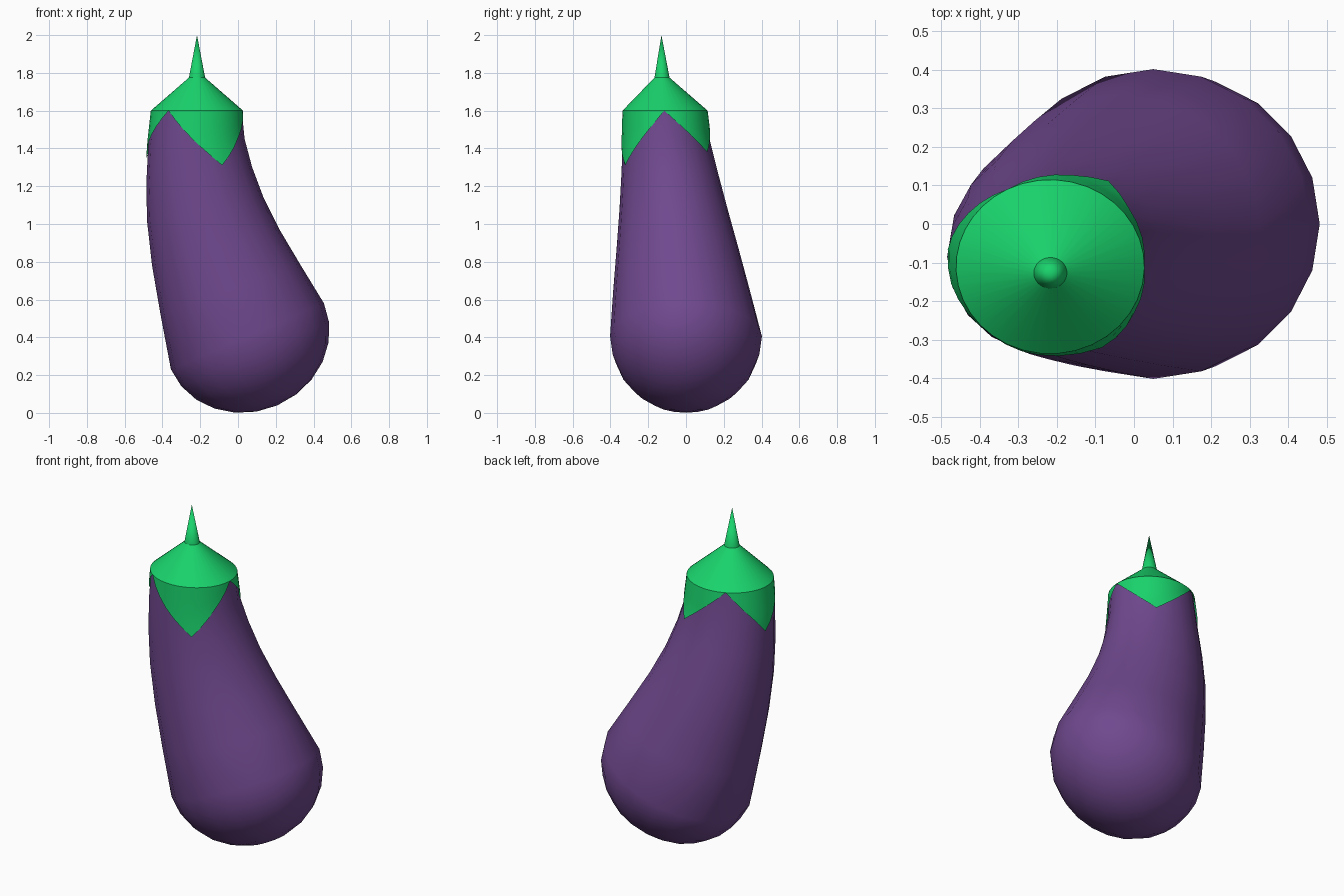
import bpy, bmesh, math
from mathutils import Vector

if "Cube" in bpy.data.objects:
    bpy.data.objects.remove(bpy.data.objects["Cube"])

# Side profile rings: left (x, z), right (x, z), front y, back y
RINGS = [
    (-.355, .23, .455, .58, -.402, .402),
    (-.41, .52, .33, .785, -.385, .337),
    (-.455, .78, .22, .97, -.367, .277),
    (-.482, 1.02, .135, 1.14, -.352, .22),
    (-.485, 1.22, .075, 1.30, -.342, .172),
    (-.475, 1.42, .035, 1.45, -.335, .128),
    (-.455, 1.60, .02, 1.60, -.33, .108),
]
SEG = 20


def skin(t, ang, grow=0.0):
    """Point on the body side: t = 0 at the bulge, 1 at the shoulder."""
    s = t * (len(RINGS) - 1)
    i = min(int(s), len(RINGS) - 2)
    f = s - i
    lx, lz, rx, rz, y0, y1 = [a + (b - a) * f for a, b in zip(RINGS[i], RINGS[i + 1])]
    half = Vector((rx - lx, 0, rz - lz)) / 2
    half += half.normalized() * grow
    side = Vector((0, (y1 - y0) / 2 + grow, 0))
    centre = Vector(((lx + rx) / 2, (y0 + y1) / 2, (lz + rz) / 2))
    return centre + half * math.cos(ang) + side * math.sin(ang)


def loft(name, rows, color, angle, start=None, end=None):
    """Skin rows of points; each end gets a tip point or stays open / flat."""
    bm = bmesh.new()
    vr = [[bm.verts.new(p) for p in r] for r in rows]
    n = len(vr[0])
    for a, b in zip(vr, vr[1:]):
        for j in range(n):
            k = (j + 1) % n
            bm.faces.new((a[j], a[k], b[k], b[j]))
    for tip, ring in ((start, vr[0]), (end, vr[-1])):
        if tip == "flat":
            bm.faces.new(ring)
        elif tip is not None:
            v = bm.verts.new(tip)
            for j in range(n):
                bm.faces.new((ring[j], ring[(j + 1) % n], v))
    bmesh.ops.remove_doubles(bm, verts=bm.verts, dist=1e-5)
    bmesh.ops.recalc_face_normals(bm, faces=bm.faces)
    me = bpy.data.meshes.new(name)
    bm.to_mesh(me)
    bm.free()
    ob = bpy.data.objects.new(name, me)
    bpy.context.collection.objects.link(ob)
    mat = bpy.data.materials.new(name + "_color")
    mat.diffuse_color = color
    mat.use_nodes = True
    mat.node_tree.nodes["Principled BSDF"].inputs["Base Color"].default_value = mat.diffuse_color
    me.materials.append(mat)
    bpy.ops.object.select_all(action='DESELECT')
    ob.select_set(True)
    bpy.context.view_layer.objects.active = ob
    bpy.ops.object.shade_smooth_by_angle(angle=math.radians(angle))
    return ob


# Body: tilted rounded bottom, then the curved neck
angles = [2 * math.pi * j / SEG for j in range(SEG)]
mid = Vector((.05, 0, .405))
down = Vector((.397, 0, -.918)) * .398
rows = []
for k in range(5, 0, -1):
    p = math.radians(15 * k)
    rows.append([mid + (skin(0, a) - mid) * math.cos(p) + down * math.sin(p) for a in angles])
rows += [[skin(i / 6, a) for a in angles] for i in range(7)]
loft("body", rows, (.16, .065, .27, 1), 40, start=mid + down, end="flat")

# Calyx: three pointed leaves over the shoulder, a cone and a spike stem
# Each leaf: start angle, tip angle, end angle, tip height
LEAVES = [(-128, -64, -1, 1.31), (-1, 57, 117, 1.38), (117, 173, 232, 1.35)]
columns = []
for a0, at, a1, z in LEAVES:
    for j in range(12):
        f = j / 6
        deg = a0 + (at - a0) * f if f <= 1 else at + (a1 - at) * (f - 1)
        columns.append((math.radians(deg), (1.6 - z) * (1 - abs(1 - f))))


def drop_to(ang, z):
    """Parameter t at which the skin line at this angle reaches height z."""
    lo, hi = 0.0, 1.0
    for _ in range(30):
        m = (lo + hi) / 2
        lo, hi = (m, hi) if skin(m, ang).z < z else (lo, m)
    return hi


rows = []
for r in range(4, -1, -1):
    rows.append([skin(drop_to(a, 1.6 - d * r / 4), a, .007) for a, d in columns])
top = Vector((-.217, -.127, 1.775))
rows.append([top + Vector((.043 * math.cos(a), .04 * math.sin(a), 0)) for a, d in columns])
loft("calyx_and_stem", rows, (.01, .65, .15, 1), 33, end=Vector((-.217, -.13, 2.0)))
